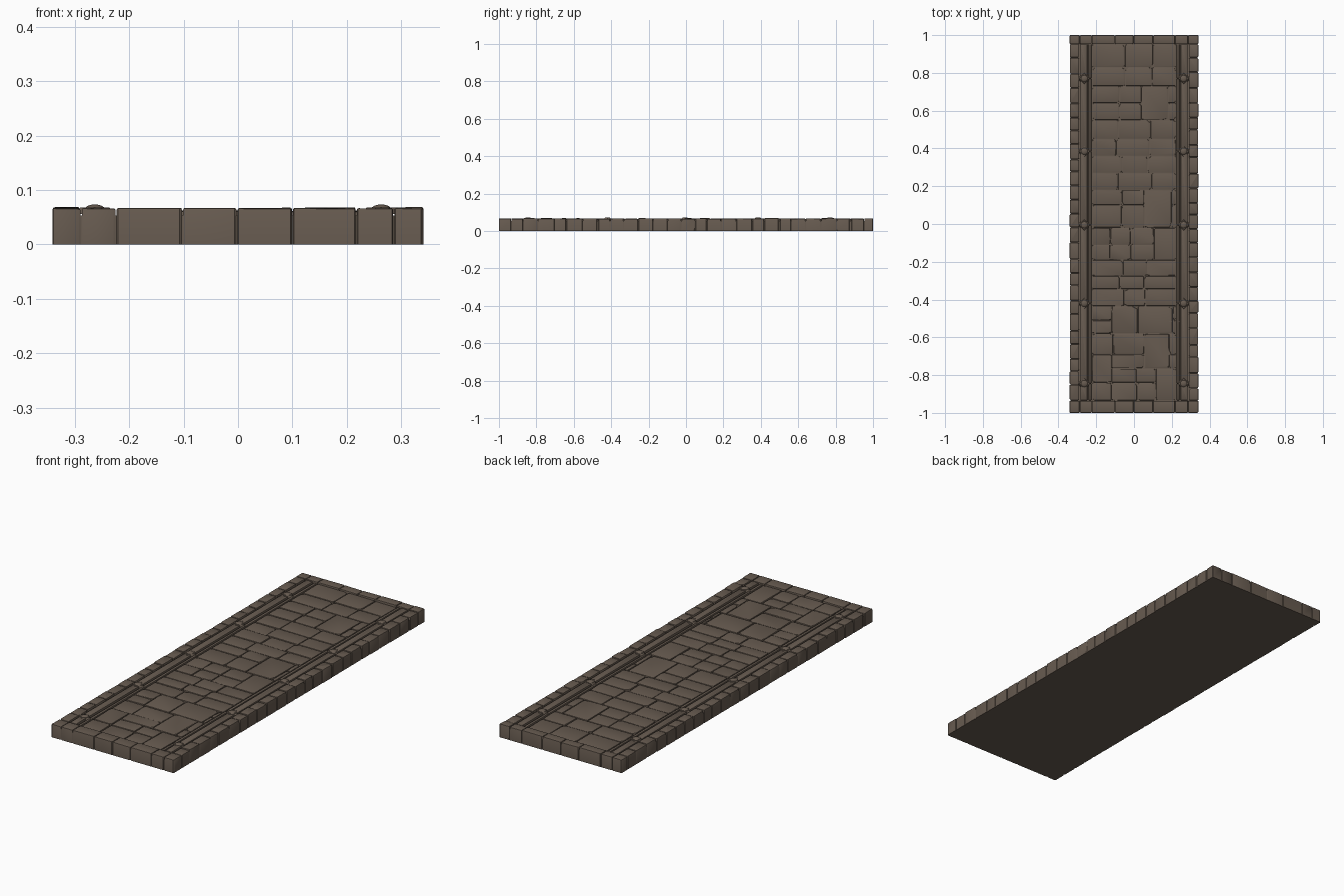
import bpy, bmesh, math, random
from mathutils import Matrix

if "Cube" in bpy.data.objects:
    bpy.data.objects.remove(bpy.data.objects["Cube"])

random.seed(7)
stone = bpy.data.materials.new("brown stone")
stone.diffuse_color = (0.135, 0.104, 0.08, 1)
stone.use_nodes = True
stone.node_tree.nodes["Principled BSDF"].inputs["Base Color"].default_value = stone.diffuse_color


def finish(bm, name, angle=35):
    bmesh.ops.recalc_face_normals(bm, faces=bm.faces)
    me = bpy.data.meshes.new(name)
    bm.to_mesh(me)
    bm.free()
    ob = bpy.data.objects.new(name, me)
    bpy.context.collection.objects.link(ob)
    me.materials.append(stone)
    bpy.context.view_layer.objects.active = ob
    ob.select_set(True)
    bpy.ops.object.shade_smooth_by_angle(angle=math.radians(angle))
    ob.select_set(False)
    return ob


def block(bm, x0, x1, y0, y1, z0, z1, gap=0.002, bevel=0.003, chip=0.0):
    """Upright stone with randomly chipped corners and worn upper edges."""
    x0, x1, y0, y1 = x0 + gap, x1 - gap, y0 + gap, y1 - gap
    pts = []
    for x, y, sx, sy, flip in ((x0, y0, 1, 1, 0), (x1, y0, -1, 1, 1),
                               (x1, y1, -1, -1, 0), (x0, y1, 1, -1, 1)):
        c = 0.002 + chip * random.random() ** 3
        d = 0.002 + chip * random.random() ** 3
        pair = [(x, y + sy * d), (x + sx * c, y)]
        pts += pair[::-1] if flip else pair
    low = [bm.verts.new((x, y, z0)) for x, y in pts]
    tilt = [random.uniform(-0.0012, 0.0012) for _ in range(2)]
    top = [bm.verts.new((x, y, z1 + tilt[0] * (x - x0) / (x1 - x0)
                         + tilt[1] * (y - y0) / (y1 - y0))) for x, y in pts]
    n = len(pts)
    bm.faces.new(low[::-1])
    cap = bm.faces.new(top)
    for i in range(n):
        bm.faces.new((low[i], low[(i + 1) % n], top[(i + 1) % n], top[i]))
    bmesh.ops.bevel(bm, geom=list(cap.edges), offset=bevel, segments=2,
                    profile=0.5, affect='EDGES')


def cuts(a, b, step, wobble):
    """Uneven joints between a and b."""
    n = max(1, round((b - a) / step))
    mid = [a + (b - a) * i / n + random.uniform(-wobble, wobble) for i in range(1, n)]
    return [a] + mid + [b]


# Solid bed underneath, visible only in the joints
bm = bmesh.new()
bmesh.ops.create_cube(bm, size=1, matrix=Matrix.Translation((0, 0, 0.0265))
                      @ Matrix.Diagonal((0.674, 1.994, 0.053, 1)))
finish(bm, "bed_slab")

# End rows of border stones
Y0, Y1 = -0.935, 0.952
bm = bmesh.new()
xs = [-0.342, -0.288, -0.224, -0.102, -0.002, 0.1, 0.217, 0.286, 0.342]
for a, b in zip(xs, xs[1:]):
    block(bm, a, b, -1.001, Y0, 0, 0.0665, gap=0.0012, chip=0.004)
    block(bm, a, b, Y1, 1.001, 0, 0.0665, gap=0.0012, chip=0.004)
finish(bm, "end_border_stones")

# Long edge stones on both sides
bm = bmesh.new()
for s in (-1, 1):
    ys = cuts(Y0, Y1, 0.077, 0.012)
    for a, b in zip(ys, ys[1:]):
        x = sorted((s * 0.29, s * random.uniform(0.34, 0.342)))
        block(bm, x[0], x[1], a, b, 0, random.uniform(0.065, 0.068),
              gap=0.0012, bevel=0.004, chip=0.007)
finish(bm, "side_border_stones")

# Carved rails inside the edge: wide band and thin inner fillet
bm = bmesh.new()
studs = (-0.845, -0.42, -0.005, 0.385, 0.77)
joints = [Y0, *studs, Y1]
for s in (-1, 1):
    for a, b in zip(joints, joints[1:]):
        for u, v, h in ((0.246, 0.285, 0.0655), (0.224, 0.241, 0.063)):
            x = sorted((s * u, s * v))
            block(bm, x[0], x[1], a, b, 0.045, h, gap=0.0012, bevel=0.005)
finish(bm, "side_rails")

# Worn diamond plates with a low dome on each
bm = bmesh.new()
for s in (-1, 1):
    for y in studs:
        bmesh.ops.create_cone(bm, cap_ends=True, segments=4, radius1=0.036,
                              radius2=0.027, depth=0.012,
                              matrix=Matrix.Translation((s * 0.263, y, 0.0615)))
        bmesh.ops.create_uvsphere(bm, u_segments=14, v_segments=8, radius=1,
                                  matrix=Matrix.Translation((s * 0.263, y, 0.063))
                                  @ Matrix.Diagonal((0.02, 0.02, 0.0105, 1)))
finish(bm, "rail_studs")

# Paving: large slabs, then rows of smaller stones around them
rows = [Y0, -0.84, -0.765, -0.69, -0.58, -0.51, -0.435, -0.345, -0.275, -0.19,
        -0.11, -0.02, 0.1, 0.18, 0.27, 0.36, 0.45, 0.55, 0.64, 0.73, 0.83, Y1]
big = [(0.04, 0.18, 0.55, 0.73), (0.055, 0.2, -0.02, 0.18), (-0.222, -0.065, -0.02, 0.1),
       (0.105, 0.222, -0.19, -0.02), (0.02, 0.205, -0.58, -0.435),
       (-0.12, 0.02, -0.58, -0.435), (0.055, 0.185, -0.765, -0.58),
       (-0.222, -0.12, -0.84, -0.69), (0.115, 0.222, Y0, -0.765)]
bm = bmesh.new()
for x0, x1, y0, y1 in big:
    block(bm, x0, x1, y0, y1, 0.045, 0.0615, chip=0.028)
for a, b in zip(rows, rows[1:]):
    mid = (a + b) / 2
    x = -0.222
    taken = sorted(s[:2] for s in big if s[2] < mid < s[3])
    for u, v in taken + [(0.222, 0.222)]:
        if u - x > 0.01:
            js = cuts(x, u, 0.13, 0.028)
            for p, q in zip(js, js[1:]):
                block(bm, p, q, a, b, 0.045, random.uniform(0.0595, 0.062),
                      gap=0.0015, chip=0.018)
        x = v
finish(bm, "paving_stones")
